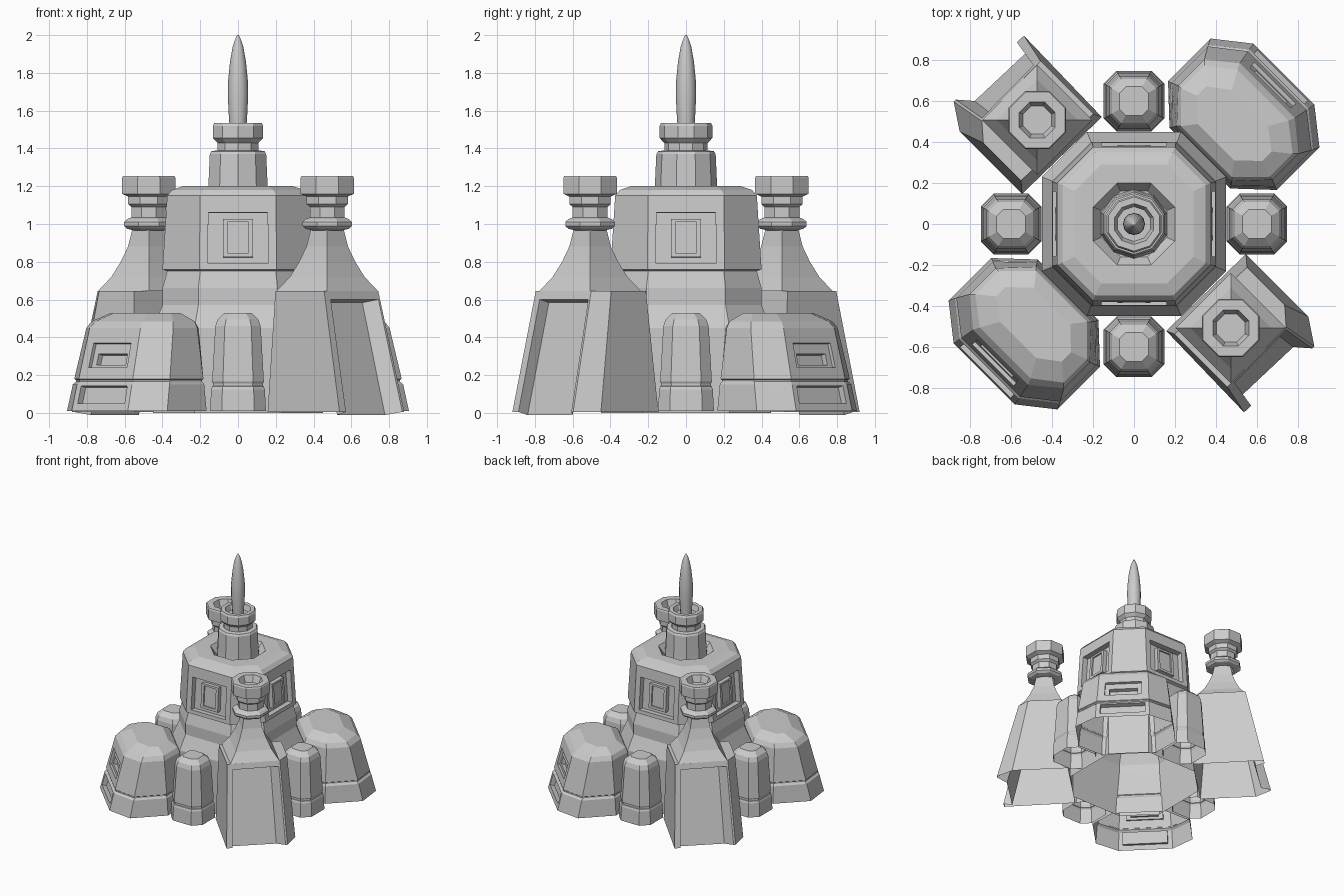
import bpy, bmesh, math
from mathutils import Vector, Matrix

if "Cube" in bpy.data.objects:
    bpy.data.objects.remove(bpy.data.objects["Cube"])

stone = bpy.data.materials.new("plain_grey")
stone.diffuse_color = (0.6, 0.6, 0.6, 1)
stone.use_nodes = True
stone.node_tree.nodes["Principled BSDF"].inputs["Base Color"].default_value = stone.diffuse_color


def loft(rings, cap=True):
    """Skin counter-clockwise rings from bottom to top; bottom stays open."""
    bm = bmesh.new()
    vs = [[bm.verts.new(p) for p in r] for r in rings]
    n = len(rings[0])
    walls = [[bm.faces.new((a[i], a[(i + 1) % n], b[(i + 1) % n], b[i]))
              for i in range(n)] for a, b in zip(vs, vs[1:])]
    if cap:
        bm.faces.new(vs[-1])
    return bm, walls


def recess(bm, face, s0, s1, t0, t1, depth, taper=0.0):
    """Cut a sunken (or raised, if depth < 0) panel into a quad; returns its floor."""
    a, b, c, d = list(face.verts)
    face.normal_update()
    back = face.normal * -depth

    def at(s, t):
        return a.co.lerp(b.co, s).lerp(d.co.lerp(c.co, s), t)
    rim = [bm.verts.new(at(s, t)) for s, t in ((s0, t0), (s1, t0), (s1, t1), (s0, t1))]
    floor = [bm.verts.new(at(s, t) + back) for s, t in
             ((s0, t0), (s1 - taper, t0), (s1 - taper, t1), (s0, t1))]
    outer = [a, b, c, d]
    bm.faces.remove(face)
    for k in range(4):
        j = (k + 1) % 4
        if k == 0 and t0 == 0:
            continue
        bm.faces.new((outer[k], outer[j], rim[j], rim[k]))
        bm.faces.new((rim[k], rim[j], floor[j], floor[k]))
    return bm.faces.new(floor)


def finish(name, bm, angle=0.0, loc=(0, 0, 0), smooth=False):
    """Turn the mesh about the centre of the model and add it to the scene."""
    bm.transform(Matrix.Rotation(math.radians(angle), 4, 'Z') @ Matrix.Translation(loc))
    me = bpy.data.meshes.new(name)
    bm.to_mesh(me)
    bm.free()
    me.materials.append(stone)
    for p in me.polygons:
        p.use_smooth = smooth
    ob = bpy.data.objects.new(name, me)
    bpy.context.collection.objects.link(ob)
    return ob


def octo(w, c, z):
    """Square of half width w with cut corners, flat half length c."""
    return [(-c, -w, z), (c, -w, z), (w, -c, z), (w, c, z),
            (c, w, z), (-c, w, z), (-w, c, z), (-w, -c, z)]


def disc(r, z, n, start):
    return [(r * math.cos(start + math.tau * i / n), r * math.sin(start + math.tau * i / n), z)
            for i in range(n)]


def turned(name, profile, n, start, **kw):
    bm, _ = loft([disc(r, z, n, start) for r, z in profile])
    return finish(name, bm, **kw)


# Central keep with sunken roof ring and a window on each main side
keep = [(.45, .23, 0), (.45, .23, .45), (.40, .21, .57), (.40, .21, .66), (.375, .20, .75),
        (.40, .205, .76), (.375, .20, 1.15), (.35, .19, 1.18), (.29, .16, 1.20),
        (.20, .083, 1.20), (.16, .066, 1.14)]
bm, walls = loft([octo(*k) for k in keep])
for side in (0, 2, 4, 6):
    floor = recess(bm, walls[5][side], .11, .89, .08, .77, .045)
    box = recess(bm, floor, .25, .75, .13, .88, -.035)
    recess(bm, box, .15, .85, .1, .92, .012)
finish("keep", bm)

# Turret with a hollow rim and the rocket standing in it
turned("turret", [(.17, 1.13), (.165, 1.2), (.157, 1.37), (.148, 1.385), (.115, 1.39),
                  (.115, 1.43), (.14, 1.455), (.14, 1.52), (.132, 1.535), (.10, 1.535),
                  (.085, 1.49)], 10, math.pi / 10)
turned("rocket", [(.042, 1.48), (.048, 1.56), (.054, 1.68), (.052, 1.76), (.042, 1.86),
                  (.028, 1.94), (.012, 1.985), (.004, 2.0)], 12, 0, smooth=True)

# Four small domed pillars
pillar = [(.148, .085, .01), (.142, .083, .125), (.136, .08, .14), (.132, .078, .142),
          (.132, .078, .155), (.137, .08, .165), (.120, .07, .46), (.108, .062, .495),
          (.07, .04, .53)]
for i, name in enumerate(("front", "right", "back", "left")):
    bm, _ = loft([octo(*p) for p in pillar])
    finish("pillar_" + name, bm, 90 * i, (0, -.6, 0))


# Two bunkers on one diagonal, outer wall first
def bunker_ring(w, c, v_in, v_in_side, v_out_side, v_out, z):
    return [(-c, -v_out, z), (c, -v_out, z), (w, -v_out_side, z), (w, -v_in_side, z),
            (c, -v_in, z), (-c, -v_in, z), (-w, -v_in_side, z), (-w, -v_out_side, z)]


bunker = [(.375, .21, .455, .61, .905, 1.035, .01),
          (.362, .205, .462, .615, .875, 1.0, .15),
          (.352, .20, .472, .62, .862, .985, .165),
          (.352, .20, .472, .62, .862, .985, .175),
          (.358, .202, .467, .617, .868, .99, .18),
          (.325, .19, .485, .63, .81, .92, .45),
          (.305, .175, .50, .63, .79, .89, .485),
          (.225, .125, .565, .66, .725, .80, .53)]
for name, angle in (("front", -45), ("back", 135)):
    bm, walls = loft([bunker_ring(*b) for b in bunker])
    recess(bm, walls[0][0], .08, .92, .28, .95, .035)
    slot = recess(bm, walls[4][0], .14, .86, .22, .70, .02)
    recess(bm, slot, .12, .88, .15, .6, .03)
    finish("bunker_" + name, bm, angle)

# Two spires on the other diagonal
foot = [(-.27, -1.03), (.20, -1.045), (.283, -.92), (.283, -.49), (-.258, -.48)]
head = [(-.24, -.885), (.17, -.88), (.24, -.80), (.24, -.54), (-.24, -.52)]
horn = [(.19, .645), (.14, .72), (.105, .80), (.078, .88), (.06, .98)]
cup = [(.08, .965), (.125, .975), (.142, .99), (.142, 1.01), (.125, 1.025), (.10, 1.035),
       (.10, 1.09), (.118, 1.105), (.118, 1.145), (.153, 1.16), (.153, 1.245), (.147, 1.255),
       (.095, 1.255), (.075, 1.20)]
for name, angle in (("front", 45), ("back", 225)):
    bm, walls = loft([[(x, y, 0.005) for x, y in foot], [(x, y, .645) for x, y in head]])
    recess(bm, walls[0][0], .1, .97, 0, .93, .07, .13)
    finish("spire_base_" + name, bm, angle)
    bm, _ = loft([[(-h, -h, z), (h, -h, z), (h, h, z), (-h, h, z)] for h, z in horn])
    finish("spire_horn_" + name, bm, angle, (-.025, -.693, 0))
    turned("spire_cup_" + name, cup, 8, math.pi / 8, angle=angle, loc=(-.025, -.693, 0))
